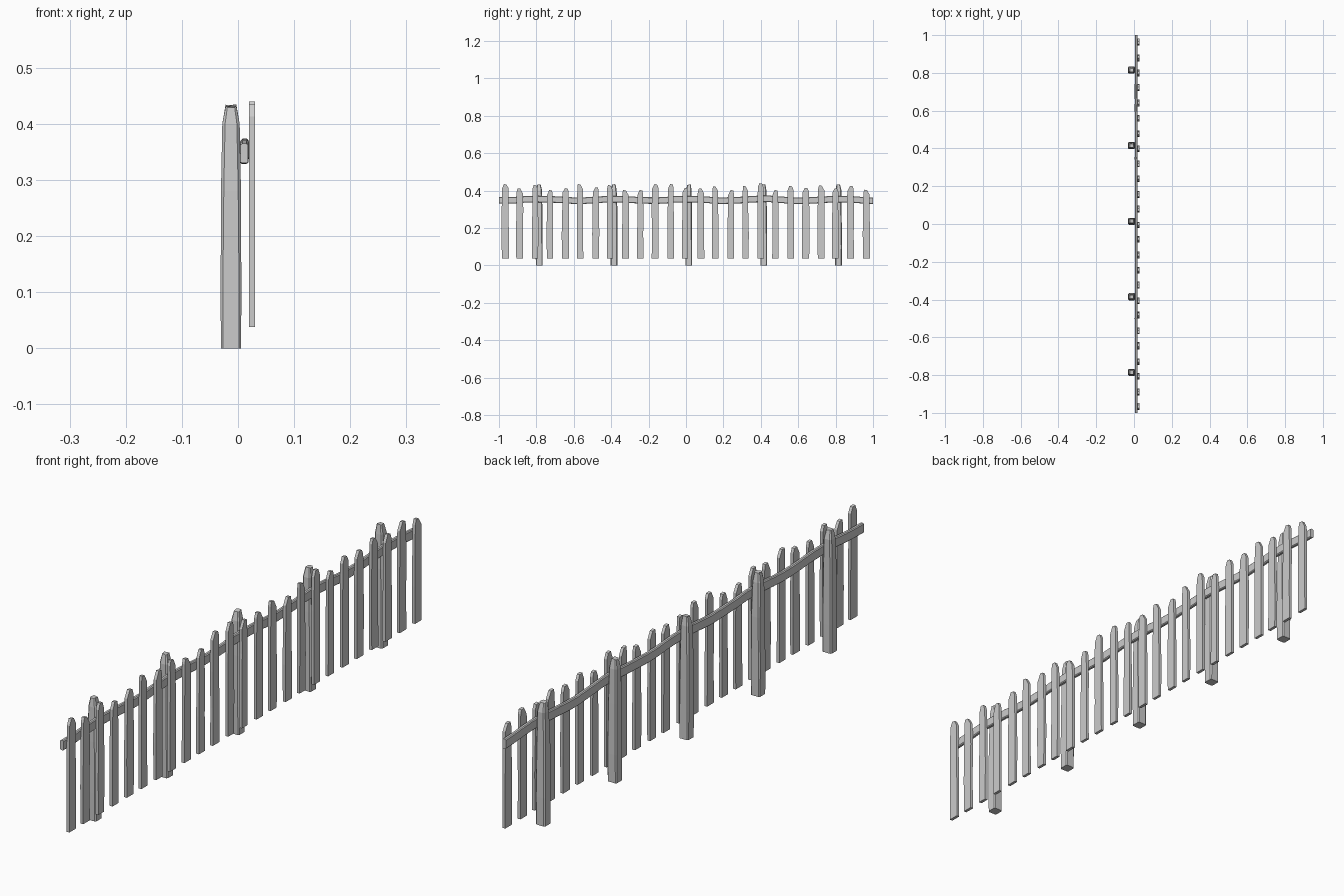
import bpy, bmesh, math, random

if "Cube" in bpy.data.objects:
    bpy.data.objects.remove(bpy.data.objects["Cube"])

random.seed(7)


def loft(name, rings):
    """Skin a list of equal-sized point rings and cap both ends."""
    bm = bmesh.new()
    loops = [[bm.verts.new(p) for p in ring] for ring in rings]
    n = len(rings[0])
    for a, b in zip(loops, loops[1:]):
        for i in range(n):
            j = (i + 1) % n
            bm.faces.new((a[i], a[j], b[j], b[i]))
    bm.faces.new(loops[0])
    bm.faces.new(loops[-1])
    bmesh.ops.recalc_face_normals(bm, faces=bm.faces)
    mesh = bpy.data.meshes.new(name)
    bm.to_mesh(mesh)
    bm.free()
    obj = bpy.data.objects.new(name, mesh)
    bpy.context.collection.objects.link(obj)
    return obj


def chamfered(a, b, c):
    """Rectangle with half sizes a, b and cut corners c."""
    return [(a, -b + c), (a, b - c), (a - c, b), (-a + c, b),
            (-a, b - c), (-a, -b + c), (-a + c, -b), (a - c, -b)]


def wob(amount):
    return random.uniform(-amount, amount)


# posts: chamfered square timbers with tapered tops
for k in range(5):
    cy = -0.785 + 0.4 * k
    rings = []
    for z, half, c in ((0, .0180, .004), (.10, .0185, .004), (.28, .0178, .005),
                       (.40, .0155, .005), (.432, .0095, .003)):
        dy = wob(.0015) if z else 0
        rings.append([(-.0125 + x, cy + dy + y, z + (wob(.003) if z > .4 else 0))
                      for x, y in chamfered(half, half, c)])
    loft(f"post_{k + 1}", rings)

# rail: one long wavy board, highest at the posts
rings = []
for i in range(41):
    y = -1 + i * 0.05
    z = .351 + .0045 * math.cos(2 * math.pi * (y - .015) / .4) + wob(.001)
    x0 = .0115 + wob(.001)
    rings.append([(x0 + x, y, z + h) for x, h in chamfered(.0068, .0175, .003)])
loft("rail", rings)

# pickets: hand-cut slats with clipped tops
tops = [.435, .412, .430, .403, .413, .435, .418, .430, .403, .403, .435, .435, .415,
        .412, .423, .403, .425, .440, .403, .425, .415, .428, .412, .425, .405]
for k, top in enumerate(tops):
    cy = -.968 + k * .0804 + wob(.003)
    half = .0175 + wob(.0015)
    skew = wob(.006)
    # outline around the face, thinned slightly at the edges
    outline = [(-half, .038), (half, .038), (half + wob(.002), .17),
               (half - .001 + wob(.002), .30), (half - .002, top - .022 + skew),
               (.007 + skew, top - .002), (-.007 + skew, top),
               (-half + .002, top - .022 - skew),
               (-half + .001 + wob(.002), .30), (-half + wob(.002), .17)]
    loft(f"picket_{k + 1}", [[(x, cy + y, z) for y, z in outline]
                             for x in (.0192, .0300)])
